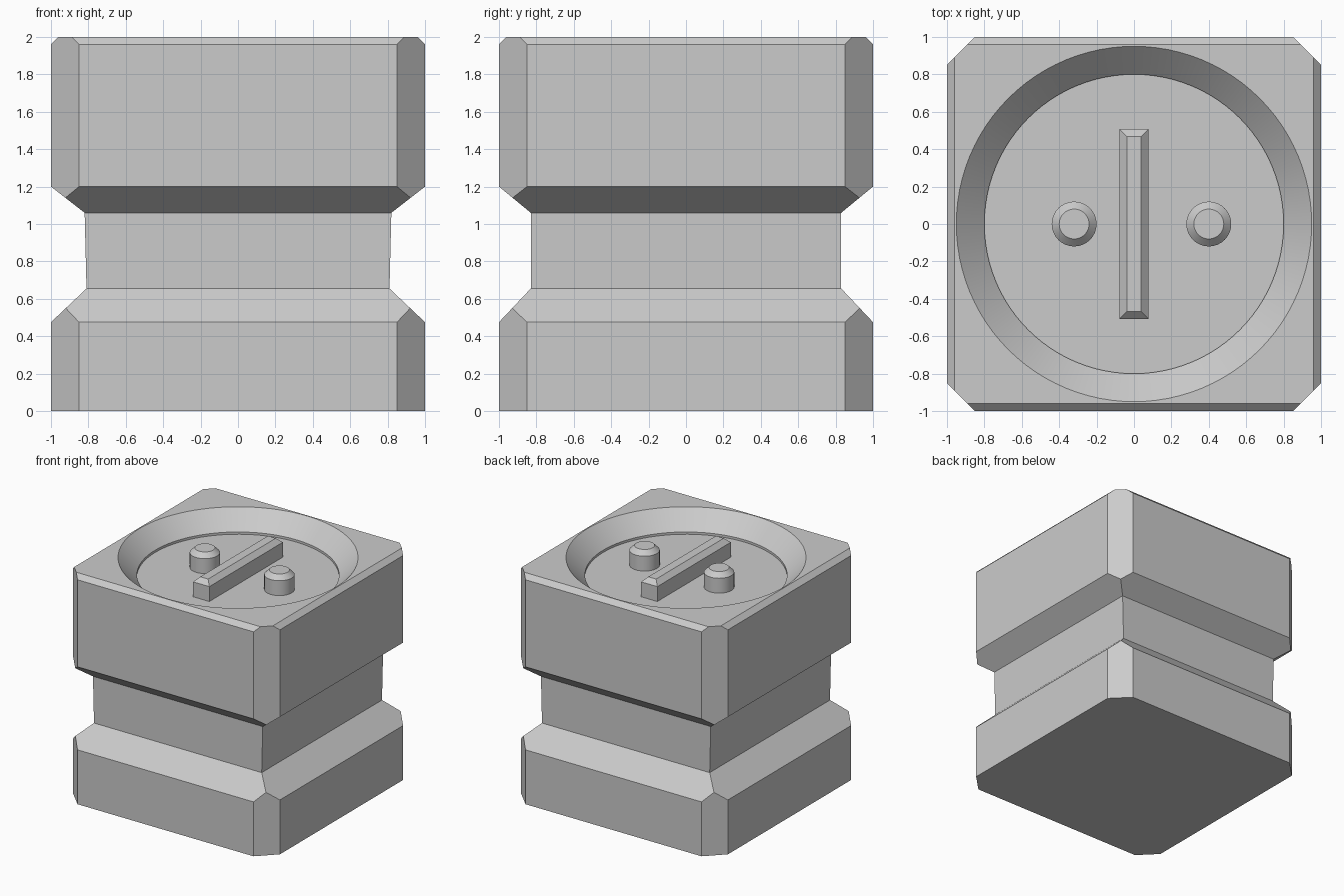
import bpy, bmesh
from math import cos, sin, pi

if "Cube" in bpy.data.objects:
    bpy.data.objects.remove(bpy.data.objects["Cube"])


def finish(bm, name, smooth=False):
    bmesh.ops.recalc_face_normals(bm, faces=bm.faces)
    me = bpy.data.meshes.new(name)
    bm.to_mesh(me)
    bm.free()
    ob = bpy.data.objects.new(name, me)
    bpy.context.collection.objects.link(ob)
    if smooth:
        activate(ob)
        bpy.ops.object.shade_smooth_by_angle(angle=0.52)
    return ob


def activate(ob):
    bpy.ops.object.select_all(action='DESELECT')
    ob.select_set(True)
    bpy.context.view_layer.objects.active = ob


def loft(rings):
    """Capped skin through rings of points with equal counts."""
    bm = bmesh.new()
    rows = [[bm.verts.new(p) for p in ring] for ring in rings]
    n = len(rows[0])
    for a, b in zip(rows, rows[1:]):
        for i in range(n):
            j = (i + 1) % n
            bm.faces.new((a[i], a[j], b[j], b[i]))
    bm.faces.new(rows[0][::-1])
    bm.faces.new(rows[-1])
    return bm


def rect(hx, hy, z, x=0, y=0):
    return [(x + sx * hx, y + sy * hy, z) for sx, sy in ((-1, -1), (1, -1), (1, 1), (-1, 1))]


def circle(r, z, x=0, n=32):
    return [(x + r * cos(2 * pi * i / n), r * sin(2 * pi * i / n), z) for i in range(n)]


# Body: square profile with a narrow waist, then the four corners cut off
profile = [(1, 1, 0), (1, 1, .475), (.81, .83, .655), (.82, .83, 1.06),
           (1, 1, 1.2), (1, 1, 1.96), (.96, .96, 2)]
bm = loft([rect(*p) for p in profile])
for sx in (-1, 1):
    for sy in (-1, 1):
        bmesh.ops.bisect_plane(bm, geom=bm.verts[:] + bm.edges[:] + bm.faces[:],
                               plane_co=(sx, sy * .85, 0), plane_no=(sx, sy, 0), clear_outer=True)
        bmesh.ops.holes_fill(bm, edges=[e for e in bm.edges if e.is_boundary], sides=0)
body = finish(bm, "body")

# Round dish cut into the top
dish = finish(loft([circle(r, z, n=96) for r, z in
                    ((.8, 1.83), (.8, 1.85), (.95, 2), (.95, 2.2))]), "dish_cutter")
dish.hide_render = True
cut = body.modifiers.new("dish", 'BOOLEAN')
cut.operation = 'DIFFERENCE'
cut.solver = 'EXACT'
cut.object = dish
activate(body)
bpy.ops.object.modifier_apply(modifier=cut.name)
bpy.data.objects.remove(dish)
activate(body)
bpy.ops.object.shade_smooth_by_angle(angle=0.2)

# Raised bar with a bevelled top
finish(loft([rect(.078, .507, 1.82), rect(.078, .507, 1.96), rect(.038, .467, 2)]), "bar")

# Two round pegs
for side, x in (("left", -.32), ("right", .4)):
    finish(loft([circle(.12, 1.82, x), circle(.12, 1.96, x), circle(.08, 2, x)]),
           side + "_peg", smooth=True)
